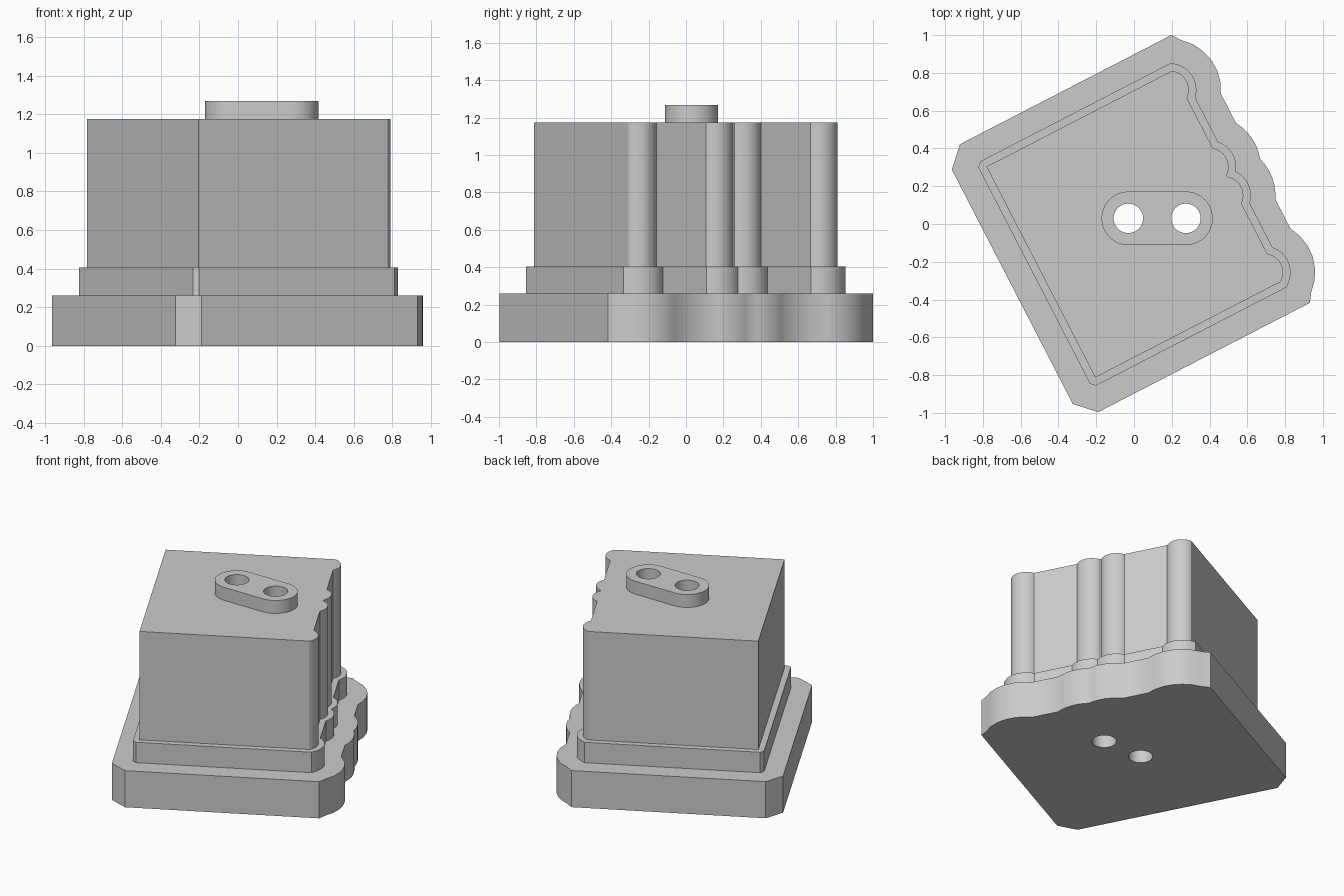
import bpy, bmesh
from math import sin, cos, asin, acos, pi, radians
from mathutils import Matrix

cube = bpy.data.objects.get("Cube")
if cube:
    bpy.data.objects.remove(cube)

# Single neutral grey for the whole model
grey = bpy.data.materials.new("plain_grey")
grey.use_nodes = True
color = (0.6, 0.6, 0.6, 1)
grey.diffuse_color = color
grey.node_tree.nodes["Principled BSDF"].inputs["Base Color"].default_value = color

TURN = radians(27.3)          # the block sits turned on its stand
HALF_U, HALF_V = 0.555, 0.628  # half width and depth of the block
RIB_U, RIB_R = 0.495, 0.1      # rib centre line and radius
RIBS = (0.544, 0.085)          # rib positions, mirrored
PEGS = (-0.03, 0.275)          # hole centres along x
PEG_Y = 0.03


def prism(name, points, z0, z1, turn=0.0):
    """Closed prism from a counter-clockwise outline."""
    bm = bmesh.new()
    face = bm.faces.new([bm.verts.new((x, y, z0)) for x, y in points])
    res = bmesh.ops.extrude_face_region(bm, geom=[face])
    top = [g for g in res["geom"] if isinstance(g, bmesh.types.BMVert)]
    bmesh.ops.translate(bm, verts=top, vec=(0, 0, z1 - z0))
    bm.transform(Matrix.Rotation(turn, 4, "Z"))
    bmesh.ops.recalc_face_normals(bm, faces=bm.faces)
    mesh = bpy.data.meshes.new(name)
    bm.to_mesh(mesh)
    bm.free()
    mesh.materials.append(grey)
    obj = bpy.data.objects.new(name, mesh)
    bpy.context.collection.objects.link(obj)
    return obj


def arc(cx, cy, r, a0, a1, steps):
    return [(cx + r * cos(a0 + (a1 - a0) * i / steps),
             cy + r * sin(a0 + (a1 - a0) * i / steps)) for i in range(steps + 1)]


def ribbed_outline(offset, steps):
    """Block outline with four ribs on one side, grown outward by offset."""
    u, v, r = HALF_U + offset, HALF_V + offset, RIB_R + offset
    wall = acos((u - RIB_U) / r)
    inner = min(wall, asin(min(1, RIBS[1] / r)))
    # half of the ribbed side, from the middle to the outer corner
    half = arc(RIB_U, RIBS[1], r, -inner, wall, steps)
    half += arc(RIB_U, RIBS[0], r, -wall, radians(50), steps)
    half.append((RIB_U + 0.52 * r, v))
    # plain far corner, chamfered when the outline is grown
    cut = offset * 0.586
    half += [(cut - u, v), (-u, v - cut)] if cut else [(-u, v)]
    mirrored = [(x, -y) for x, y in reversed(half)]
    if inner < wall:           # ribs meet at the middle
        half = half[1:]
    return mirrored + half


# Stepped base, collar and main block
parts = [
    prism("base_plate", ribbed_outline(0.17, 6), 0, 0.26, TURN),
    prism("collar", ribbed_outline(0.04, 8), 0.26, 0.405, TURN),
    prism("main_block", ribbed_outline(0, 12), 0.405, 1.175, TURN),
]

# Raised pill on the top
pill = arc(PEGS[1], PEG_Y, 0.142, -pi / 2, pi / 2, 20)
pill += arc(PEGS[0], PEG_Y, 0.142, pi / 2, 3 * pi / 2, 20)
parts.append(prism("top_pill", pill, 1.175, 1.267))

# Two round holes through everything
cutters = [prism("hole_cutter", arc(x, PEG_Y, 0.078, 0, 2 * pi, 40)[:-1], -0.1, 1.4)
           for x in PEGS]
for obj in parts:
    bpy.ops.object.select_all(action="DESELECT")
    obj.select_set(True)
    bpy.context.view_layer.objects.active = obj
    for cutter in cutters:
        cutter.hide_render = True
        mod = obj.modifiers.new("hole", "BOOLEAN")
        mod.operation = "DIFFERENCE"
        mod.solver = "EXACT"
        mod.object = cutter
        bpy.ops.object.modifier_apply(modifier=mod.name)
    bpy.ops.object.shade_smooth_by_angle(angle=radians(30))
for cutter in cutters:
    bpy.data.objects.remove(cutter)
